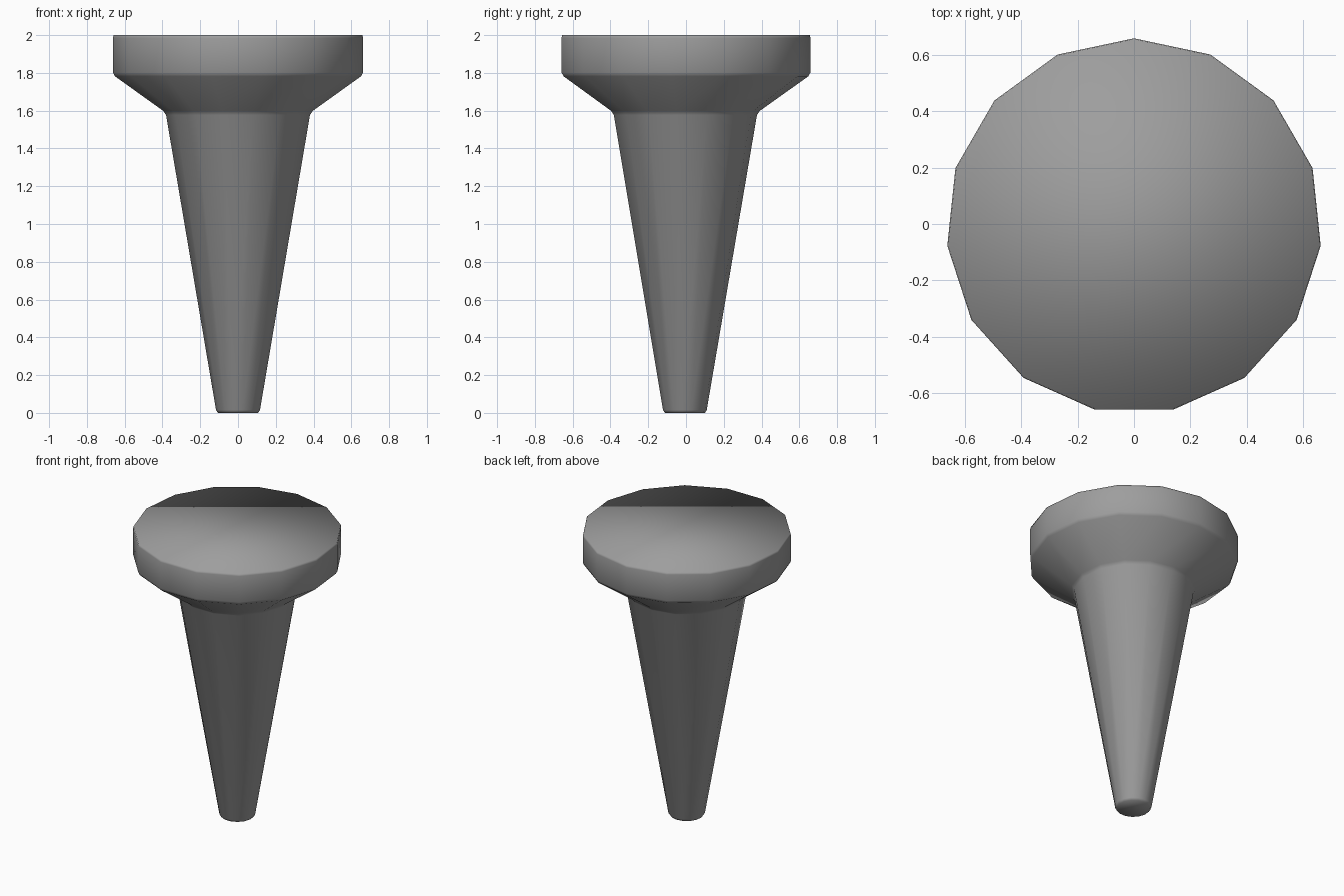
import bpy, bmesh, math

if "Cube" in bpy.data.objects:
    bpy.data.objects.remove(bpy.data.objects["Cube"])

SIDES = 15
# Profile as (radius, height), with tight edge rounding at every corner
PROFILE = [
    (0.107, 0.0), (0.117, 0.015),        # tip
    (0.383, 1.577), (0.398, 1.599),      # top of stem
    (0.655, 1.782), (0.666, 1.802),      # flare edge
    (0.666, 1.985), (0.6625, 2.0),       # rim
]
# An odd-sided ring is off-centre front to back, so shift it to centre its bounds
Y_SHIFT = -0.666 * (1 - math.cos(math.pi / SIDES)) / 2


def ring(bm, radius, z):
    verts = []
    for i in range(SIDES):
        a = math.pi / 2 + math.tau * i / SIDES
        verts.append(bm.verts.new((radius * math.cos(a), radius * math.sin(a) + Y_SHIFT, z)))
    return verts


# Tapered peg: stem, flared head and flat caps as one solid
bm = bmesh.new()
rings = [ring(bm, r, z) for r, z in PROFILE]
for low, high in zip(rings, rings[1:]):
    for i in range(SIDES):
        j = (i + 1) % SIDES
        bm.faces.new((low[i], low[j], high[j], high[i]))
bm.faces.new(rings[0][::-1])
bm.faces.new(rings[-1])

# The whole surface is smooth shaded, caps included
for face in bm.faces:
    face.smooth = True

mesh = bpy.data.meshes.new("tapered_peg")
bm.to_mesh(mesh)
bm.free()

# Dark grey finish
grey = bpy.data.materials.new("dark_grey")
grey.diffuse_color = (0.34, 0.34, 0.34, 1.0)
grey.use_nodes = True
grey.node_tree.nodes["Principled BSDF"].inputs["Base Color"].default_value = grey.diffuse_color
mesh.materials.append(grey)
bpy.context.collection.objects.link(bpy.data.objects.new("tapered_peg", mesh))
